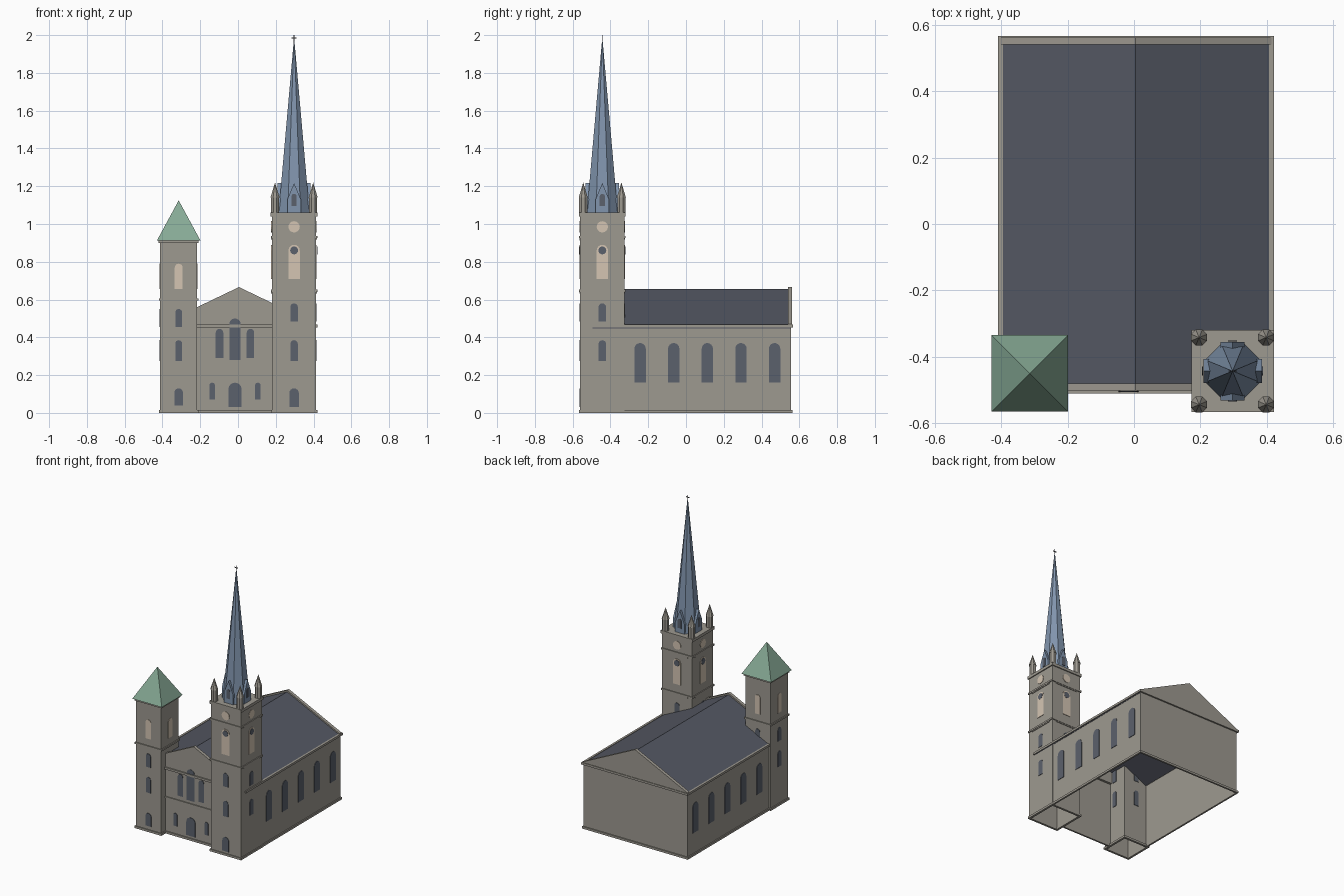
import bpy, bmesh
from math import radians, sin, cos, pi, sqrt
from mathutils import Matrix

cube = bpy.data.objects.get("Cube")
if cube:
    bpy.data.objects.remove(cube, do_unlink=True)


def material(name, r, g, b):
    m = bpy.data.materials.new(name)
    m.use_nodes = True
    m.diffuse_color = (r, g, b, 1)
    bsdf = next(n for n in m.node_tree.nodes if n.type == 'BSDF_PRINCIPLED')
    bsdf.inputs["Base Color"].default_value = (r, g, b, 1)
    bsdf.inputs["Roughness"].default_value = 0.9
    return m


STONE = material("warm grey stone", .34, .32, .28)
SLATE = material("dark slate", .09, .098, .125)
GLASS = material("window grey", .105, .12, .15)
CREAM = material("cream louvre", .66, .56, .45)
COPPER = material("green copper", .24, .40, .30)
BLUE = material("blue spire slate", .22, .30, .42)
IRON = material("dark iron", .06, .06, .07)


def finish(name, bm, mat):
    bmesh.ops.recalc_face_normals(bm, faces=bm.faces)
    mesh = bpy.data.meshes.new(name)
    bm.to_mesh(mesh)
    bm.free()
    mesh.materials.append(mat)
    ob = bpy.data.objects.new(name, mesh)
    bpy.context.scene.collection.objects.link(ob)
    return ob


def prism(name, pts, y0, y1, mat, loc=(0, 0, 0), angle=0):
    """Extrude an (x, z) outline from y0 to y1, then turn it about z."""
    bm = bmesh.new()
    face = bm.faces.new([bm.verts.new((x, y0, z)) for x, z in pts])
    ext = bmesh.ops.extrude_face_region(bm, geom=[face])
    moved = [v for v in ext["geom"] if isinstance(v, bmesh.types.BMVert)]
    bmesh.ops.translate(bm, verts=moved, vec=(0, y1 - y0, 0))
    bm.transform(Matrix.Translation(loc) @ Matrix.Rotation(radians(angle), 4, 'Z'))
    return finish(name, bm, mat)


def box(name, x0, x1, y0, y1, z0, z1, mat):
    return prism(name, [(x0, z0), (x1, z0), (x1, z1), (x0, z1)], y0, y1, mat)


def ring(name, x0, x1, y0, y1, z0, z1, mat=STONE, t=.015):
    """Rectangular band with an open middle."""
    bm = bmesh.new()
    loops = []
    for inset, z in ((0, z0), (0, z1), (t, z1), (t, z0)):
        a, b, c, d = x0 + inset, x1 - inset, y0 + inset, y1 - inset
        loops.append([bm.verts.new((x, y, z)) for x, y in ((a, c), (b, c), (b, d), (a, d))])
    for k in range(4):
        p, q = loops[k], loops[(k + 1) % 4]
        for i in range(4):
            j = (i + 1) % 4
            bm.faces.new((p[i], p[j], q[j], q[i]))
    return finish(name, bm, mat)


def square_ring(name, c, half, z0, z1, t=.015):
    return ring(name, c[0] - half, c[0] + half, c[1] - half, c[1] + half, z0, z1, STONE, t)


def arch(name, z0, z1, w, mat, loc, angle, u=0, off=0):
    """Round-headed plate on a wall whose centre is off away from loc."""
    r = w / 2
    pts = [(u - r, z0), (u + r, z0)]
    pts += [(u + r * cos(pi * i / 8), z1 - r + r * sin(pi * i / 8)) for i in range(9)]
    return prism(name, pts, -off - .004, -off - .001, mat, loc, angle)


def disc(name, z, r, mat, loc, angle, off, out=.004):
    pts = [(r * cos(pi * i / 8), z + r * sin(pi * i / 8)) for i in range(16)]
    return prism(name, pts, -off - out, -off - .001, mat, loc, angle)


def cone(name, sides, r0, r1, z0, z1, c, mat, turn=0):
    bm = bmesh.new()
    bmesh.ops.create_cone(bm, cap_ends=True, segments=sides, radius1=r0, radius2=r1, depth=z1 - z0)
    bm.transform(Matrix.Translation((c[0], c[1], (z0 + z1) / 2)) @ Matrix.Rotation(radians(turn), 4, 'Z'))
    return finish(name, bm, mat)


SIDES = (("front", 0), ("left", 90), ("back", 180), ("right", 270))
TALL, SHORT = (.297, -.443, 0), (-.314, -.45, 0)
TALL_HALF, SHORT_HALF = .117, .098
X0, X1, FRONT, BACK, EAVE, RIDGE = -.40, .41, -.50, .555, .46, .655
MID = (X0 + X1) / 2

# Nave walls, open underneath
box("nave_left_wall", X1 - .004, X1, -.34, BACK, 0, EAVE, STONE)
box("nave_right_wall", X0, X0 + .004, -.36, BACK, 0, EAVE, STONE)
box("nave_back_wall", X0, X1, BACK - .004, BACK, 0, EAVE, STONE)
box("nave_front_wall", -.22, .185, FRONT, FRONT + .004, 0, EAVE + .01, STONE)

# Roof and gable parapets
E = .012
prism("nave_roof", [(X0 - .004, EAVE), (MID, RIDGE), (X1 + .004, EAVE),
                    (X1 + .004, EAVE - E), (MID, RIDGE - E), (X0 - .004, EAVE - E)],
      FRONT + .005, BACK, SLATE)
gable = [(X0 - .004, EAVE), (X1 + .004, EAVE), (X1 + .004, EAVE + .01),
         (MID, RIDGE + .011), (X0 - .004, EAVE + .01)]
prism("front_gable", gable, FRONT - .002, FRONT + .02, STONE)
prism("back_gable", gable, BACK - .015, BACK + .007, STONE)

# Nave bands
ring("nave_cornice", X0 - .009, X1 + .011, FRONT - .011, BACK + .011, EAVE - .008, EAVE + .007)
box("nave_plinth_left", X1 - .003, X1 + .008, -.34, BACK + .008, 0, .015, STONE)
box("nave_plinth_right", X0 - .008, X0 + .003, -.36, BACK + .008, 0, .015, STONE)
box("nave_plinth_back", X0 - .008, X1 + .008, BACK - .003, BACK + .008, 0, .015, STONE)
box("nave_plinth_front", -.22, .185, FRONT - .008, FRONT + .003, 0, .015, STONE)
box("facade_band", -.22, .185, FRONT - .007, FRONT + .002, .25, .259, STONE)

# Nave side windows
for i in range(5):
    y = -.243 + i * .178
    arch(f"left_nave_window_{i}", .16, .37, .06, GLASS, (X1, y, 0), 90)
    arch(f"right_nave_window_{i}", .16, .37, .06, GLASS, (X0, y, 0), 270)

# Facade openings
CX = -.016
arch("main_door", .03, .16, .07, GLASS, (CX, FRONT, 0), 0)
arch("facade_center_window", .28, .50, .06, GLASS, (CX, FRONT - .002, 0), 0)
for side, s in (("left", 1), ("right", -1)):
    arch(f"facade_{side}_window", .29, .445, .04, GLASS, (CX + s * .082, FRONT, 0), 0)
    arch(f"facade_{side}_low_window", .07, .16, .03, GLASS, (CX + s * .121, FRONT, 0), 0)

# Tall tower
H = TALL_HALF
square_ring("tall_tower_walls", TALL, H, 0, 1.045, .006)
square_ring("tall_tower_plinth", TALL, H + .006, 0, .015)
for i, z in enumerate((.64, .925)):
    square_ring(f"tall_tower_band_{i}", TALL, H + .006, z, z + .012)
    for side, a in SIDES:
        prism(f"tall_tower_{side}_ledge_{i}", [(-.085, z - .008), (.085, z - .008), (.085, z), (-.085, z)],
              -H - .004, -H + .002, STONE, TALL, a)
box("tall_tower_platform", TALL[0] - .124, TALL[0] + .124, TALL[1] - .124, TALL[1] + .124, 1.04, 1.06, STONE)
arch("tall_tower_door", .03, .13, .05, GLASS, TALL, 0, off=H)
for side, a in SIDES:
    arch(f"tall_tower_{side}_low_window", .275, .385, .04, GLASS, TALL, a, off=H)
    arch(f"tall_tower_{side}_mid_window", .485, .58, .04, GLASS, TALL, a, off=H)
    arch(f"tall_tower_{side}_louvre", .71, .89, .06, CREAM, TALL, a, off=H)
    disc(f"tall_tower_{side}_louvre_eye", .86, .021, GLASS, TALL, a, H, .006)
    disc(f"tall_tower_{side}_clock", .985, .03, CREAM, TALL, a, H)

# Corner pinnacles
for sx in (-1, 1):
    for sy in (-1, 1):
        c = (TALL[0] + sx * .101, TALL[1] + sy * .101)
        cone("pinnacle_shaft", 8, .023, .023, 1.06, 1.14, c, STONE, 22.5)
        cone("pinnacle_cap", 8, .026, 0, 1.14, 1.22, c, STONE, 22.5)

# Spire, its dormers and the finial cross
cone("spire", 8, .082 / cos(pi / 8), .001, 1.06, 1.98, TALL, BLUE, 22.5)
for side, a in SIDES:
    prism(f"{side}_dormer", [(-.036, 1.06), (.036, 1.06), (.036, 1.13), (0, 1.217), (-.036, 1.13)],
          -.088, 0, BLUE, TALL, a)
    arch(f"{side}_dormer_window", 1.095, 1.16, .028, GLASS, TALL, a, off=.088)
x, y = TALL[:2]
box("cross_upright", x - .002, x + .002, y - .002, y + .002, 1.96, 2.0, IRON)
box("cross_arm", x - .013, x + .013, y - .002, y + .002, 1.982, 1.987, IRON)

# Short tower
H = SHORT_HALF
square_ring("short_tower_walls", SHORT, H, 0, .912, .006)
square_ring("short_tower_plinth", SHORT, H + .007, 0, .015)
square_ring("short_tower_band", SHORT, H + .007, .594, .606)
square_ring("short_tower_cornice", SHORT, H + .008, .9, .914)
cone("short_tower_roof", 4, .115 * sqrt(2), 0, .913, 1.125, SHORT, COPPER, 45)
arch("short_tower_door", .04, .13, .045, GLASS, SHORT, 0, off=H)
for side, a in SIDES:
    arch(f"short_tower_{side}_low_window", .275, .385, .036, GLASS, SHORT, a, off=H)
    arch(f"short_tower_{side}_mid_window", .455, .55, .036, GLASS, SHORT, a, off=H)
    arch(f"short_tower_{side}_louvre", .655, .79, .042, CREAM, SHORT, a, off=H)
